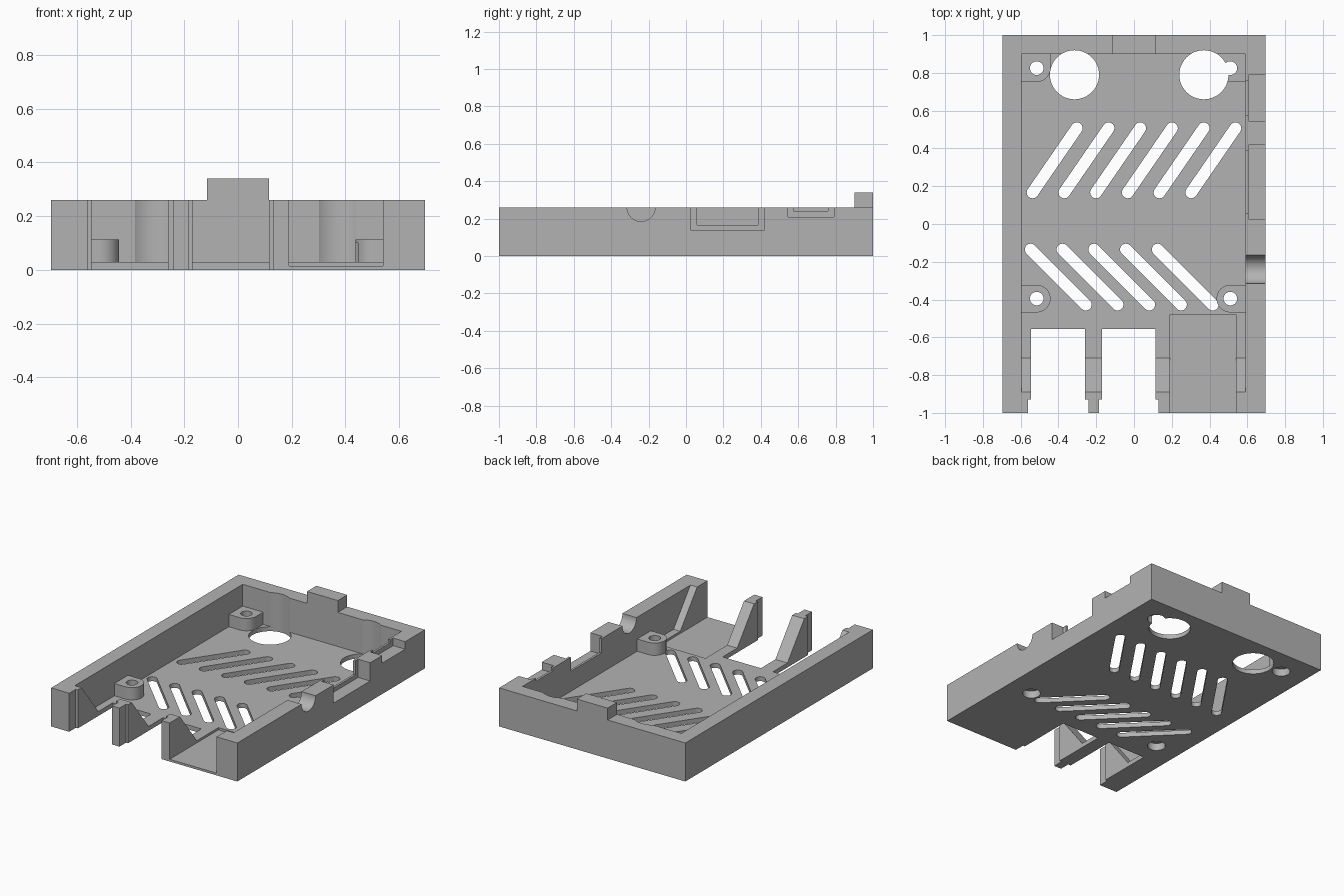
import bpy, bmesh, math
from mathutils import Vector

cube = bpy.data.objects.get("Cube")
if cube:
    bpy.data.objects.remove(cube, do_unlink=True)

grey = bpy.data.materials.new("plain_grey")
grey.use_nodes = True
colour = (0.45, 0.45, 0.45, 1)
grey.diffuse_color = colour
grey.node_tree.nodes["Principled BSDF"].inputs["Base Color"].default_value = colour


def prism(name, points, offset):
    """Extrude a planar outline along an offset."""
    bm = bmesh.new()
    face = bm.faces.new([bm.verts.new(p) for p in points])
    grown = bmesh.ops.extrude_face_region(bm, geom=[face])["geom"]
    moved = [v for v in grown if isinstance(v, bmesh.types.BMVert)]
    bmesh.ops.translate(bm, verts=moved, vec=offset)
    bmesh.ops.recalc_face_normals(bm, faces=bm.faces)
    mesh = bpy.data.meshes.new(name)
    bm.to_mesh(mesh)
    bm.free()
    mesh.materials.append(grey)
    obj = bpy.data.objects.new(name, mesh)
    bpy.context.collection.objects.link(obj)
    return obj


def box(name, x0, x1, y0, y1, z0, z1):
    return prism(name, [(x0, y0, z0), (x1, y0, z0), (x1, y1, z0), (x0, y1, z0)], (0, 0, z1 - z0))


def arc(x, y, r, start, end, steps):
    angles = [math.radians(start + (end - start) * i / steps) for i in range(steps + 1)]
    return [(x + r * math.cos(a), y + r * math.sin(a)) for a in angles]


def upright(name, outline, z0, z1):
    return prism(name, [(x, y, z0) for x, y in outline], (0, 0, z1 - z0))


def cylinder(name, x, y, r, z0, z1):
    return upright(name, arc(x, y, r, 0, 360, 48)[:-1], z0, z1)


def slot(name, a, b, r):
    """Round-ended vent through the floor."""
    d = Vector(b) - Vector(a)
    t = math.degrees(math.atan2(d.y, d.x))
    outline = arc(*b, r, t - 90, t + 90, 12) + arc(*a, r, t + 90, t + 270, 12)
    return upright(name, outline, -0.1, 0.1)


def combine(target, tool, operation="DIFFERENCE"):
    mod = target.modifiers.new(operation, "BOOLEAN")
    mod.operation, mod.solver, mod.object = operation, "EXACT", tool
    bpy.ops.object.select_all(action="DESELECT")
    bpy.context.view_layer.objects.active = target
    target.select_set(True)
    bpy.ops.object.modifier_apply(modifier=mod.name)
    bpy.data.objects.remove(tool, do_unlink=True)


# Outer block, hollowed with a sloped front end that leaves the rib ramps
WALL, FLOOR, LEFT, RIGHT, BACK = 0.26, 0.03, -0.595, 0.59, 0.9
tray = box("case_tray", -0.695, 0.695, -1, 1, 0, WALL)
profile = [(BACK, FLOOR), (-0.71, FLOOR), (-0.921, 0.3), (BACK, 0.3)]
combine(tray, prism("cavity", [(LEFT, y, z) for y, z in profile], (RIGHT - LEFT, 0, 0)))

# Two open port bays with wider mouths, and one bay with a thin floor
for x0, x1, m0, m1 in ((-0.545, -0.26, -0.56, -0.24), (-0.17, 0.115, -0.185, 0.13)):
    combine(tray, box("port_bay", x0, x1, -1.1, -0.555, -0.1, 0.4))
    combine(tray, box("bay_mouth", m0, m1, -1.1, -0.93, -0.1, 0.4))
combine(tray, box("wide_bay", 0.19, 0.54, -1.1, -0.48, 0.015, 0.4))

# Locating tab on the back wall
combine(tray, box("locating_tab", -0.115, 0.115, BACK, 1, 0.2, 0.34), "UNION")

# Screw bosses merged with the side walls
R = 0.073
bosses = [(-0.515, 0.825), (0.51, 0.825), (-0.515, -0.395), (0.51, -0.395)]
for x, y in bosses:
    s = 1 if x < 0 else -1
    wall = x - s * 0.1
    if y > 0:
        outline = [(wall, 0.95), (wall, y - R)] + [
            (x + s * (px - x), py) for px, py in arc(x, y, R, -90, 0, 16)] + [(x + s * R, 0.95)]
    else:
        outline = [(wall, y - R)] + [
            (x + s * (px - x), py) for px, py in arc(x, y, R, -90, 90, 32)] + [(wall, y + R)]
    combine(tray, upright("screw_boss", outline, 0.02, 0.113), "UNION")

# Screw holes, countersunk underneath
for x, y in bosses:
    combine(tray, cylinder("screw_hole", x, y, 0.036, -0.1, 0.2))
    combine(tray, cylinder("screw_head_recess", x, y, 0.056, -0.1, 0.05))

# Large round holes that also scoop the back wall
for x in (-0.315, 0.37):
    combine(tray, cylinder("round_hole", x, 0.79, 0.13, -0.1, 0.4))

# Slanted vents
PITCH = 0.168
for i in range(6):
    x = -0.537 + PITCH * i
    combine(tray, slot("back_vent", (x, 0.167), (x + 0.234, 0.507), 0.031))
for i in range(5):
    x = -0.547 + PITCH * i
    combine(tray, slot("front_vent", (x, -0.135), (x + 0.292, -0.427), 0.031))

# Connector notches in the left wall: deep outside, smaller through the thin web
for y0, y1, z, inset, lip in ((0.027, 0.417, 0.137, 0.031, 0.165), (0.545, 0.79, 0.209, 0.031, 0.24)):
    combine(tray, box("notch_outside", 0.605, 0.8, y0, y1, z, 0.4))
    combine(tray, box("notch_inside", 0.55, 0.65, y0 + inset, y1 - inset, lip, 0.4))

# Half-round cable notch
half = [(0.5, y, z) for y, z in arc(-0.24, WALL, 0.075, 180, 360, 32)]
top = [(0.5, -0.165, 0.4), (0.5, -0.315, 0.4)]
combine(tray, prism("cable_notch", half + top, (0.3, 0, 0)))

bpy.ops.object.shade_smooth_by_angle(angle=math.radians(30))
